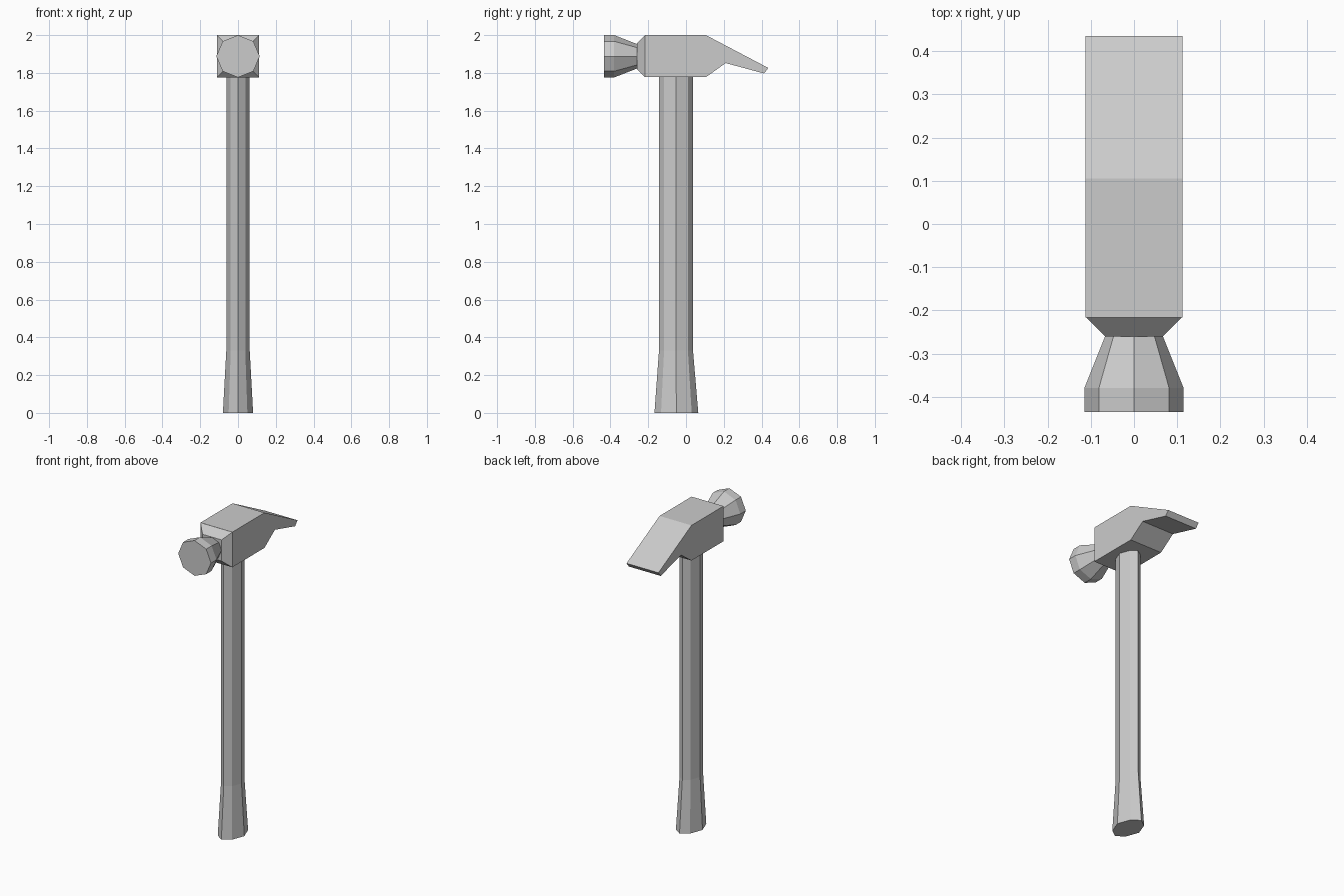
import bpy
import bmesh

if "Cube" in bpy.data.objects:
    bpy.data.objects.remove(bpy.data.objects["Cube"])


def loft(name, rings):
    """Bridge equal-length rings of points and cap both ends."""
    bm = bmesh.new()
    loops = [[bm.verts.new(p) for p in ring] for ring in rings]
    n = len(loops[0])
    for a, b in zip(loops, loops[1:]):
        for i in range(n):
            j = (i + 1) % n
            bm.faces.new((a[i], a[j], b[j], b[i]))
    bm.faces.new(loops[0])
    bm.faces.new(loops[-1])
    bmesh.ops.recalc_face_normals(bm, faces=bm.faces)
    mesh = bpy.data.meshes.new(name)
    bm.to_mesh(mesh)
    bm.free()
    obj = bpy.data.objects.new(name, mesh)
    bpy.context.collection.objects.link(obj)
    return obj


HEAD_Z = 1.888  # axis height of the striking end

# Handle: eight-sided oval, flared at the grip end
oval = [(1, 0), (.62, .7), (0, 1), (-.62, .7),
        (-1, 0), (-.62, -.7), (0, -1), (.62, -.7)]
sections = [(0, .08, .116, -.051), (.33, .062, .09, -.053), (1.79, .062, .09, -.053)]
loft("handle", [[(u * rx, cy + v * ry, z) for u, v in oval]
                for z, rx, ry, cy in sections])

# Head body and claw: side profile extruded across the width
profile = [(-.216, 2.0), (.105, 2.0), (.436, 1.826), (.413, 1.797),
           (.21, 1.852), (.105, 1.777), (-.216, 1.777)]
loft("head_and_claw", [[(x, y, z) for y, z in profile] for x in (-.112, .112)])

# Collar: square taper in front of the head body
square = [(1, 1), (-1, 1), (-1, -1), (1, -1)]
loft("collar", [[(u * r, y, HEAD_Z + v * r) for u, v in square]
                for y, r in ((-.216, .1115), (-.26, .067))])

# Striking face: octagonal neck widening to a short drum
s = .5 ** .5
octagon = [(1, 0), (s, s), (0, 1), (-s, s), (-1, 0), (-s, -s), (0, -1), (s, -s)]
loft("striking_face", [[(u * rx, y, HEAD_Z + v * rz) for u, v in octagon]
                       for y, rx, rz in ((-.26, .067, .065), (-.38, .115, .112),
                                         (-.435, .115, .112))])
